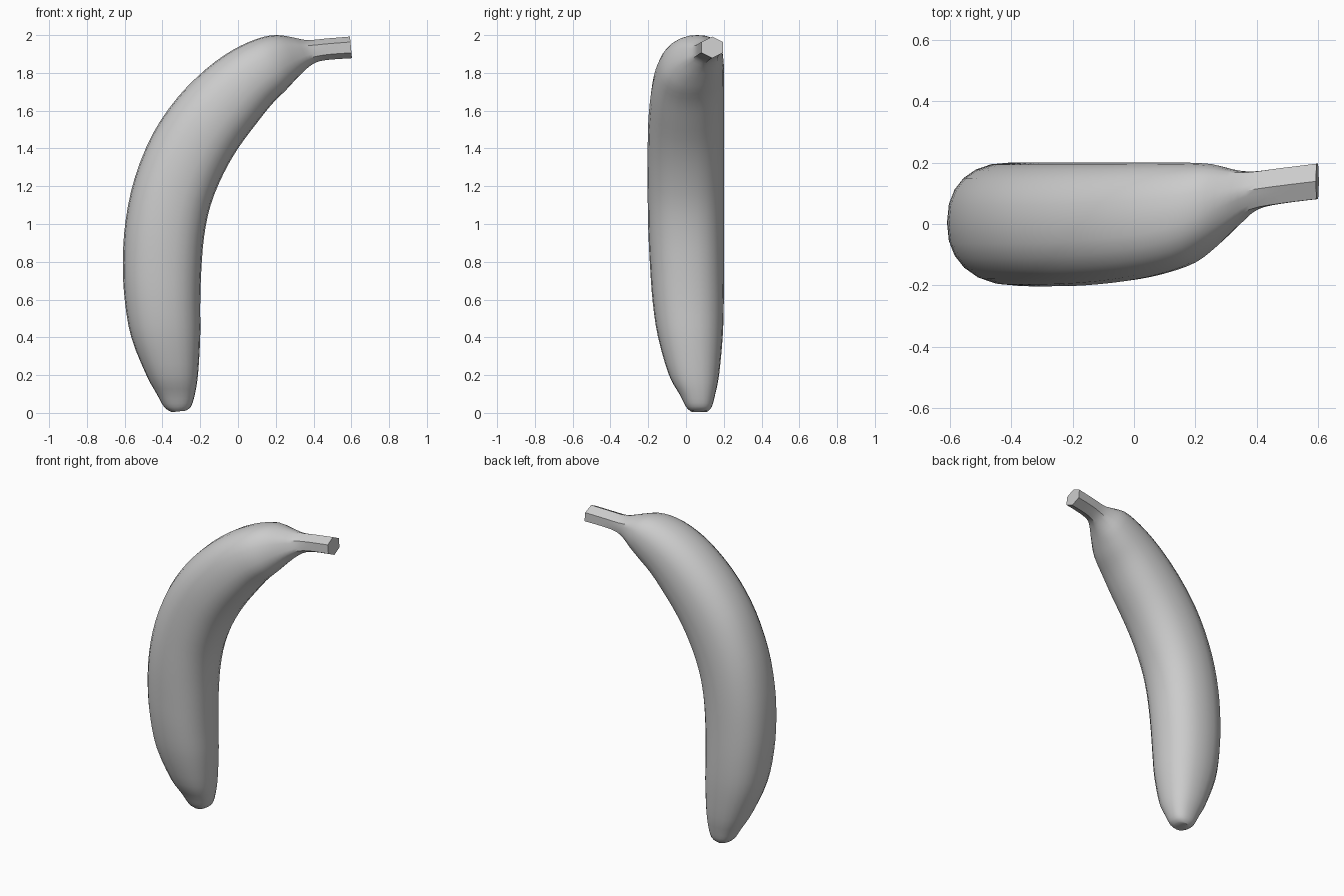
import bpy, bmesh
from math import sin, cos, pi, copysign
from mathutils import Vector

if "Cube" in bpy.data.objects:
    bpy.data.objects.remove(bpy.data.objects["Cube"])

# Cross-sections from blossom tip to stem end:
# outer x, outer z, inner x, inner z, y min, y max
SECTIONS = [
    (-.35, .004, -.275, .012, .025, .115),
    (-.39, .03, -.248, .035, 0, .137),
    (-.43, .10, -.228, .10, -.035, .155),
    (-.485, .20, -.212, .20, -.09, .175),
    (-.565, .40, -.20, .40, -.148, .194),
    (-.60, .60, -.20, .57, -.176, .20),
    (-.61, .80, -.195, .74, -.19, .20),
    (-.595, 1.02, -.18, .93, -.20, .20),
    (-.545, 1.25, -.145, 1.10, -.203, .20),
    (-.45, 1.48, -.08, 1.26, -.203, .20),
    (-.32, 1.67, 0, 1.40, -.20, .20),
    (-.17, 1.82, .10, 1.535, -.187, .20),
    (-.03, 1.92, .18, 1.635, -.165, .20),
    (.10, 1.98, .255, 1.71, -.13, .20),
    (.20, 2.0, .31, 1.77, -.075, .195),
    (.29, 1.987, .365, 1.825, -.01, .18),
    (.365, 1.972, .415, 1.858, .04, .176),
    (.47, 1.98, .485, 1.872, .06, .188),
    (.593, 1.99, .603, 1.88, .075, .203),
]
SIDES, STEPS = 24, 3
STEM_START = 14


def spline(a, b, c, d, t):
    """Catmull-Rom blend of four section values."""
    return b + .5 * t * (c - a + t * (2*a - 5*b + 4*c - d + t * (3*(b - c) + d - a)))


def ring(section, stem):
    """Rounded-square flesh section that turns hexagonal in the stem."""
    ox, oz, ix, iz, y0, y1 = section
    outer, inner = Vector((ox, 0, oz)), Vector((ix, 0, iz))
    mid, half = (outer + inner) / 2, (outer - inner) / 2
    points = []
    for k in range(SIDES):
        a = 2 * pi * k / SIDES
        u, v = (copysign(abs(f) ** .87, f) for f in (cos(a), sin(a)))
        h = cos(pi / 6) / cos(a % (pi / 3) - pi / 6) * 1.04
        u += (cos(a) * h - u) * stem
        v += (sin(a) * h - v) * stem
        points.append(mid + half * u + Vector((0, (y0 + y1) / 2 + (y1 - y0) / 2 * v, 0)))
    return points


# Loft the skin through the interpolated sections
bm = bmesh.new()
rings = []
last = len(SECTIONS) - 1
for i in range(last * STEPS + 1):
    s = min(i // STEPS, last - 1)
    t = i / STEPS - s
    quad = [SECTIONS[max(0, min(last, s + k))] for k in (-1, 0, 1, 2)]
    section = [spline(*values, t) for values in zip(*quad)]
    stem = max(0, min(1, (s + t - STEM_START) / 3))
    rings.append([bm.verts.new(p) for p in ring(section, stem)])
for r0, r1 in zip(rings, rings[1:]):
    for k in range(SIDES):
        n = (k + 1) % SIDES
        bm.faces.new((r0[k], r0[n], r1[n], r1[k]))

# Close the blossom tip and the cut stem end
bm.faces.new(rings[0][::-1])
bm.faces.new(rings[-1])
bmesh.ops.recalc_face_normals(bm, faces=bm.faces)

mesh = bpy.data.meshes.new("banana")
bm.to_mesh(mesh)
bm.free()
banana = bpy.data.objects.new("banana", mesh)
bpy.context.collection.objects.link(banana)
bpy.context.view_layer.objects.active = banana
banana.select_set(True)
bpy.ops.object.shade_smooth_by_angle(angle=pi / 5)
